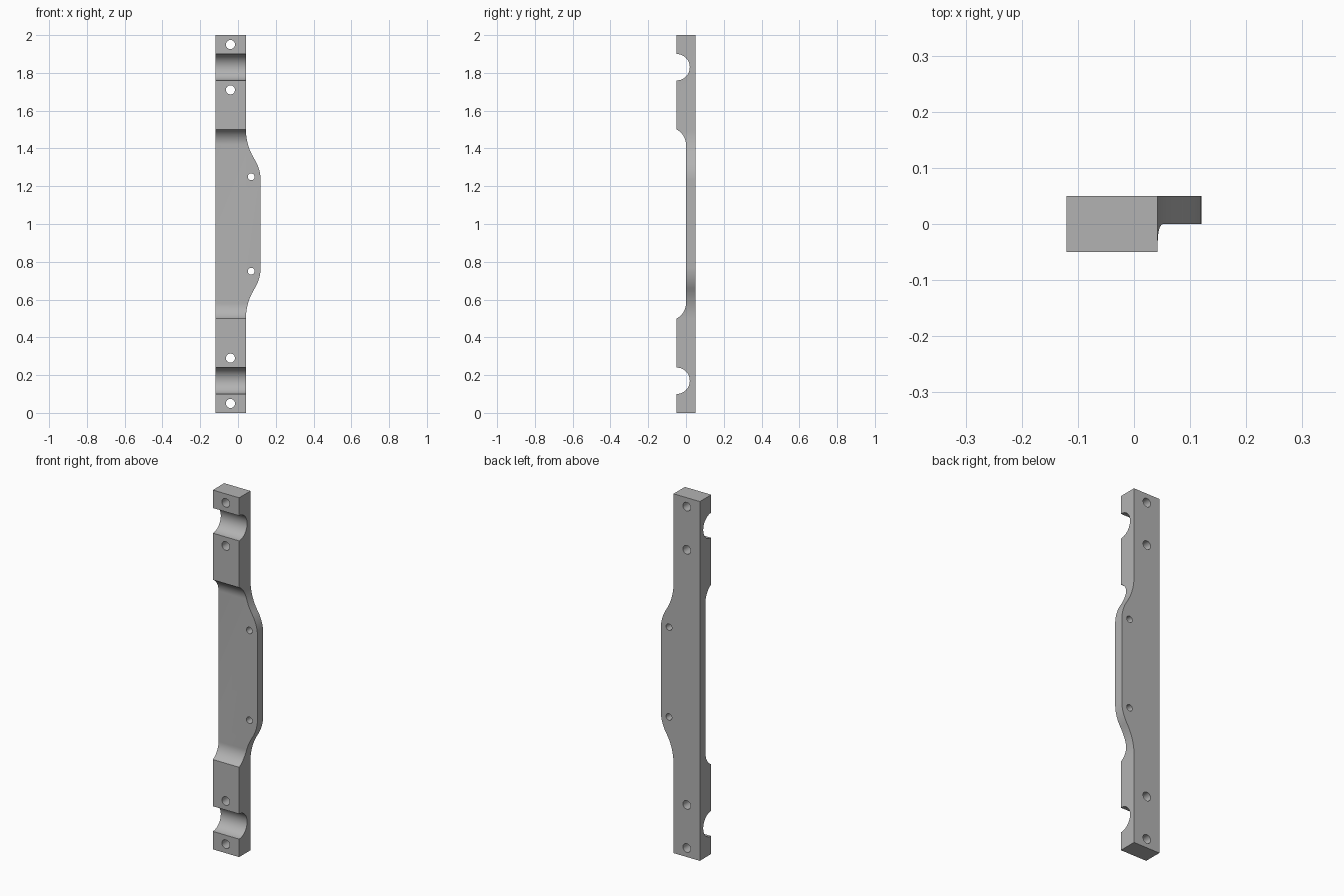
import bpy, bmesh
from math import sin, cos, pi, atan, sqrt, asin, radians
from mathutils import Vector

if "Cube" in bpy.data.objects:
    bpy.data.objects.remove(bpy.data.objects["Cube"], do_unlink=True)

grey = bpy.data.materials.new("plain_grey")
grey.use_nodes = True
colour = (0.45, 0.45, 0.45, 1)
grey.diffuse_color = colour
grey.node_tree.nodes["Principled BSDF"].inputs["Base Color"].default_value = colour


def prism(name, points, shift):
    """Extrude a closed outline of 3D points along shift."""
    bm = bmesh.new()
    face = bm.faces.new([bm.verts.new(p) for p in points])
    ext = bmesh.ops.extrude_face_region(bm, geom=[face])
    bmesh.ops.translate(bm, vec=Vector(shift),
                        verts=[v for v in ext["geom"] if isinstance(v, bmesh.types.BMVert)])
    bmesh.ops.recalc_face_normals(bm, faces=bm.faces)
    mesh = bpy.data.meshes.new(name)
    bm.to_mesh(mesh)
    bm.free()
    mesh.materials.append(grey)
    obj = bpy.data.objects.new(name, mesh)
    bpy.context.collection.objects.link(obj)
    return obj


def arc(cu, cv, r, start, end, steps):
    return [(cu + r * cos(start + (end - start) * i / steps),
             cv + r * sin(start + (end - start) * i / steps)) for i in range(steps + 1)]


def mirrored(half):
    """Complete an upper half outline with its reflection about z = 1."""
    return half + [(u, 2 - z) for u, z in reversed(half)]


LEFT, STEM, BULGE = -0.12, 0.042, 0.12
FRONT, STEP, BACK = -0.05, 0.0, 0.05

# Front outline: straight stem with an S-curved bulge on one side
z_top, z_low = 1.5, 1.23
turn = 2 * atan((BULGE - STEM) / (z_top - z_low))
r_sum = (z_top - z_low) / sin(turn)
r_in, r_out = r_sum * 0.58, r_sum * 0.42
half = [(LEFT, 2), (STEM, 2)]
half += arc(STEM + r_in, z_top, r_in, pi, pi + turn, 12)
half += arc(BULGE - r_out, z_low, r_out, turn, 0, 12)[1:]
bar = prism("mounting_bar", [(x, FRONT, z) for x, z in mirrored(half)], (0, BACK - FRONT, 0))

# Side profile: round channels near the ends and a filleted recess in the middle
r_fil = 0.09
drop = sqrt(r_fil ** 2 - (r_fil + FRONT) ** 2)
half = [(BACK, 2), (FRONT, 2)]
half += arc(FRONT, 1.83, 0.07, pi / 2, -pi / 2, 28)
half += arc(-r_fil, 1.5 - drop, r_fil, asin(drop / r_fil), 0, 14)
side = prism("side_profile_cutter", [(-0.3, y, z) for y, z in mirrored(half)], (0.6, 0, 0))

# Screw holes
cutters = [(side, "INTERSECT")]
for x, z, r in [(-0.04, 1.95, 0.024), (-0.04, 1.71, 0.024), (0.07, 1.25, 0.018)]:
    for zz in (z, 2 - z):
        ring = [(u, -0.2, v) for u, v in arc(x, zz, r, 0, 2 * pi, 32)[:-1]]
        cutters.append((prism("hole_cutter", ring, (0, 0.4, 0)), "DIFFERENCE"))

bpy.ops.object.select_all(action="DESELECT")
bar.select_set(True)
bpy.context.view_layer.objects.active = bar
for cutter, operation in cutters:
    mod = bar.modifiers.new("cut", "BOOLEAN")
    mod.operation, mod.solver, mod.object = operation, "EXACT", cutter
    bpy.ops.object.modifier_apply(modifier=mod.name)
    bpy.data.objects.remove(cutter, do_unlink=True)

bpy.ops.object.shade_smooth_by_angle(angle=radians(30))
